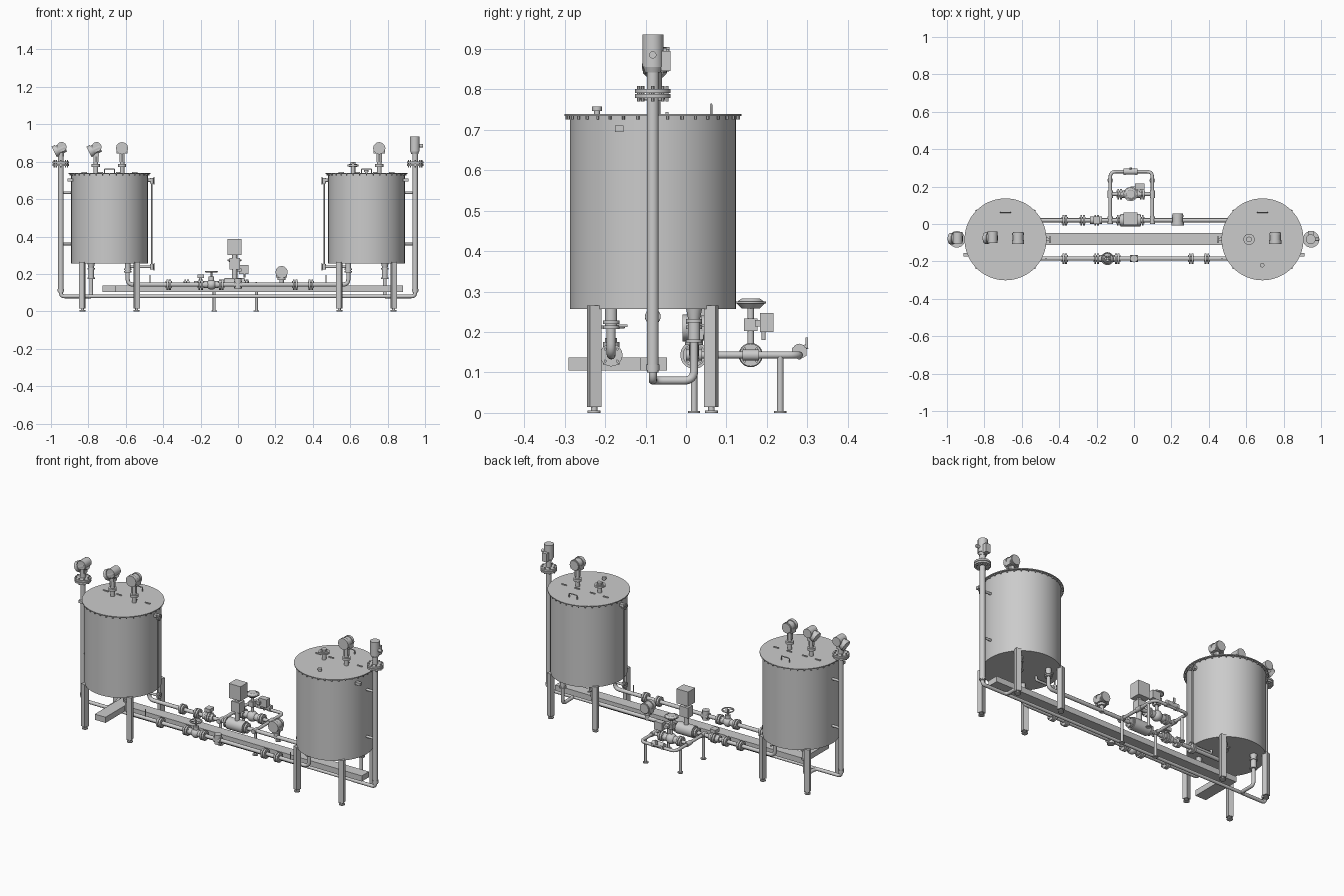
import bpy, bmesh, math
from mathutils import Vector as V, Matrix

if "Cube" in bpy.data.objects:
    bpy.data.objects.remove(bpy.data.objects["Cube"])

YC, YB, YF, ZP = -0.082, 0.02, -0.185, 0.143   # tank axis, back line, front line, line height


def add_mesh(name, bm):
    me = bpy.data.meshes.new(name)
    bm.to_mesh(me)
    bm.free()
    ob = bpy.data.objects.new(name, me)
    bpy.context.collection.objects.link(ob)
    return ob


def cyl(name, a, b, r, r2=None, n=24):
    a, b = V(a), V(b)
    d = b - a
    m = Matrix.Translation((a + b) / 2) @ d.to_track_quat('Z', 'Y').to_matrix().to_4x4()
    bm = bmesh.new()
    bmesh.ops.create_cone(bm, cap_ends=True, segments=n, radius1=r,
                          radius2=r if r2 is None else r2, depth=d.length, matrix=m)
    return add_mesh(name, bm)


def box(name, c, s, rz=0):
    bm = bmesh.new()
    m = Matrix.Translation(c) @ Matrix.Rotation(rz, 4, 'Z') @ Matrix.Diagonal((*s, 1))
    bmesh.ops.create_cube(bm, size=1, matrix=m)
    return add_mesh(name, bm)


def ball(name, c, r):
    bm = bmesh.new()
    bmesh.ops.create_uvsphere(bm, u_segments=20, v_segments=12, radius=r, matrix=Matrix.Translation(c))
    return add_mesh(name, bm)


def pipe(name, pts, r, bend=0.025, cyclic=False):
    """Round pipe through points, with rounded elbows."""
    pts = [V(p) for p in pts]
    out = list(pts) if cyclic else [pts[0]]
    if not cyclic:
        for p, q, s in zip(pts, pts[1:], pts[2:]):
            b = min(bend, (p - q).length * .49, (s - q).length * .49)
            u, w = q + (p - q).normalized() * b, q + (s - q).normalized() * b
            for i in range(7):
                t = i / 6
                out.append(u * (1 - t) ** 2 + q * 2 * t * (1 - t) + w * t * t)
        out.append(pts[-1])
    cu = bpy.data.curves.new(name, 'CURVE')
    cu.dimensions, cu.bevel_depth, cu.bevel_resolution, cu.use_fill_caps = '3D', r, 4, True
    sp = cu.splines.new('POLY')
    sp.points.add(len(out) - 1)
    for k, p in zip(sp.points, out):
        k.co = (*p, 1)
    sp.use_cyclic_u = cyclic
    ob = bpy.data.objects.new(name, cu)
    bpy.context.collection.objects.link(ob)


def wheel(name, c, r, axis):
    c, ax = V(c), V(axis)
    u = ax.orthogonal().normalized()
    w = ax.cross(u)
    ring = [c + (u * math.cos(t * math.pi / 12) + w * math.sin(t * math.pi / 12)) * r for t in range(24)]
    pipe(name + "_rim", ring, 0.0035, cyclic=True)
    for d in (u, w):
        cyl(name + "_spoke", c - d * r, c + d * r, 0.0025, n=8)


def flanges(x, y, gap=0.014, r=0.028):
    """Pair of bolted flanges on a pipe running along x."""
    for s in (-1, 1):
        cx = x + s * gap / 2
        cyl("pipe_flange", (cx - .005, y, ZP), (cx + .005, y, ZP), r)
    for k in range(4):
        a = math.pi / 4 + k * math.pi / 2
        dy, dz = .021 * math.cos(a), .021 * math.sin(a)
        cyl("flange_bolt", (x - gap / 2 - .01, y + dy, ZP + dz), (x + gap / 2 + .01, y + dy, ZP + dz), .004, n=6)


def neck(x, y, z0, z1):
    cyl("instrument_nozzle", (x, y, z0), (x, y, z1), .012)
    cyl("nozzle_flange", (x, y, z0 + .035), (x, y, z0 + .05), .022)
    cyl("nozzle_collar", (x, y, z0 + .062), (x, y, z1), .016, n=6)


def round_head(x, y, z):
    """Drum-shaped transmitter with its display facing the front."""
    cyl("transmitter_drum", (x, y - .026, z), (x, y + .03, z), .028)
    cyl("transmitter_cover", (x, y - .034, z), (x, y - .014, z), .033, n=12)
    box("transmitter_base", (x, y, z - .016), (.06, .036, .026))
    cyl("transmitter_back", (x, y + .012, z), (x, y + .024, z), .031)


def tilted_head(x, y, z):
    """Level transmitter with a tilted drum and side cap."""
    cyl("level_head_drum", (x - .035, y, z - .012), (x + .022, y, z + .014), .027)
    cyl("level_head_cap", (x - .036, y, z - .013), (x - .018, y, z - .004), .031, n=12)
    cyl("level_head_dome", (x + .004, y - .026, z + .014), (x + .004, y + .034, z + .014), .026)
    box("level_head_base", (x, y, z - .022), (.034, .03, .03))


# Tanks with lids, legs, sight tubes and outer standpipes; s = -1 left, 1 right
for s in (-1, 1):
    X = .687 * s
    cyl("tank_body", (X, YC, .257), (X, YC, .736), .205, n=72)
    cyl("tank_lid", (X, YC, .734), (X, YC, .739), .219, n=72)
    for k in range(36):
        a = k * math.pi / 18
        px, py = X + .212 * math.cos(a), YC + .212 * math.sin(a)
        cyl("lid_bolt", (px, py, .725), (px, py, .735), .0035, n=6)
    for dx in (-.145, .145):
        for dy in (-.145, .145):
            lx, ly = X + dx, YC + dy
            box("tank_leg", (lx, ly, .14), (.029, .029, .25), .28 * (1 if dx * dy < 0 else -1))
            cyl("leg_stud", (lx, ly, .004), (lx, ly, .02), .008, n=12)
            cyl("leg_foot", (lx, ly, 0), (lx, ly, .006), .016)
    pipe("lid_handle", [(X - .026, .062, .738), (X - .026, .062, .762),
                        (X + .026, .062, .762), (X + .026, .062, .738)], .003, .006)
    for dx in (-.135, -.05, .05, .135):
        box("lid_hinge", (X + dx, -.047, .741), (.032, .007, .006))
    for dx in (-.21, .21):
        box("lid_clamp", (X + dx, -.165 if dx * s > 0 else YC, .703), (.03, .02, .016))
    # sight tube on the inner side
    gx = X - .226 * s
    cyl("sight_tube", (gx, YC, .235), (gx, YC, .705), .004, n=12)
    pipe("sight_lower_pipe", [(X - .1 * s, YC, .26), (X - .1 * s, YC, .238), (gx, YC, .238)], .007)
    cyl("sight_upper_nozzle", (X - .2 * s, YC, .698), (gx, YC, .698), .007)
    for z in (.238, .698):
        cyl("sight_valve", (gx, YC, z - .015), (gx, YC, z + .015), .009, n=12)
        wheel("sight_valve_wheel", (gx - .012 * s, YC, z), .016, (1, 0, 0))
    # outer standpipe, bracket pipes and bottom link to the tank drain
    S, D = .947 * s, .785 * s
    cyl("standpipe", (S, YC, .10), (S, YC, .785), .0145)
    cyl("standpipe_reducer", (S, YC, .105), (S, YC, .12), .017)
    pipe("standpipe_elbow", [(S, YC, .12), (S, YC, .08), (D, YC, .08), (D, YB, .08), (D, YB, .258)], .01)
    for z in (.36, .635):
        cyl("standpipe_bracket", (S, YC, z), (X + .2 * s, YC, z), .007)
    for z in (.783, .796):
        cyl("standpipe_flange", (S, YC, z - .005), (S, YC, z + .005), .044, n=32)
    for k in range(8):
        a = k * math.pi / 4
        px, py = S + .035 * math.cos(a), YC + .035 * math.sin(a)
        cyl("standpipe_bolt", (px, py, .77), (px, py, .808), .004, n=6)
    cyl("standpipe_neck", (S, YC, .80), (S, YC, .85), .015)
    # drain valve and process outlets beneath the tank
    cyl("drain_valve", (D, YB, .18), (D, YB, .225), .015)
    cyl("drain_cone", (D, YB, .225), (D, YB, .258), .013, .02)
    for z in (.178, .228):
        cyl("drain_ring", (D, YB, z - .004), (D, YB, z + .004), .02)
    for y in (YB, YF):
        cyl("outlet_nozzle", (.59 * s, y, .21), (.59 * s, y, .258), .015)
        for z in (.212, .224):
            cyl("outlet_ring", (.59 * s, y, z - .004), (.59 * s, y, z + .004), .02)
        box("outlet_lever", (.59 * s, y + .015, .215), (.01, .05, .006))
    cyl("drain_lever", (.47 * s, YF, ZP), (.47 * s, YF, .193), .003, n=8)

# Main horizontal lines and the low balance line
for y, nm in ((YB, "back_line"), (YF, "front_line")):
    pipe(nm, [(-.59, y, .25), (-.59, y, ZP), (.59, y, ZP), (.59, y, .25)], .011, .03)
cyl("balance_line", (-.947 + .05, YC, .08), (.947 - .05, YC, .08), .009)

# Cable tray with a short side arm
box("tray_beam", (.078, -.08, .121), (1.606, .066, .033))
box("tray_arm", (-.69, -.2, .121), (.07, .18, .033))

# Lid instruments
for x in (-.76, -.62, .755):
    neck(x, -.075, .737, .85)
tilted_head(-.76, -.075, .865)
tilted_head(-.947, -.078, .865)
round_head(-.62, -.072, .872)
round_head(.755, -.072, .872)
neck(.615, YC, .737, .775)
cyl("spare_nozzle_flange", (.615, YC, .775), (.615, YC, .785), .03)
cyl("vent_stem", (.685, -.22, .737), (.685, -.22, .748), .007)
cyl("vent_cap", (.685, -.22, .746), (.685, -.22, .757), .012)

# Motor drum on the right standpipe
cyl("radar_drum", (.945, YC, .855), (.945, YC, .935), .026)
cyl("radar_base", (.945, YC, .842), (.945, YC, .86), .019, .026)
cyl("radar_side_port", (.945, YC, .885), (.99, YC, .885), .009, n=12)
box("radar_side_box", (.945, -.05, .87), (.03, .024, .05))

# Flanges on the lines
for x in (-.37, -.2, -.09, .305, .39):
    flanges(x, YF)
for x in (-.37, -.275, -.2, -.08, .04):
    flanges(x, YB)

# Front line hand valve and check fittings
cyl("hand_valve_body", (-.2, YF, ZP), (-.08, YF, ZP), .018)
ball("hand_valve_bowl", (-.142, YF, ZP), .027)
cyl("hand_valve_bonnet", (-.142, YF, .15), (-.142, YF, .185), .015)
cyl("hand_valve_stem", (-.142, YF, .18), (-.142, YF, .217), .005, n=12)
wheel("hand_wheel", (-.142, YF, .212), .031, (0, 0, 1))
cyl("front_tee", (-.022, YF, ZP), (.022, YF, ZP), .018)
cyl("front_tee_cap", (0, YF, .12), (0, YF, .175), .02)

# Back line actuated valve, flow meter and pressure gauge
cyl("back_valve_body", (-.235, YB, ZP), (-.17, YB, ZP), .02)
cyl("back_valve_stem", (-.2, YB, ZP), (-.2, YB, .19), .008)
box("back_valve_actuator", (-.2, YB, .188), (.035, .04, .02))
cyl("flow_meter_body", (-.072, YB, ZP), (.034, YB, ZP), .034, n=32)
cyl("flow_meter_neck", (-.018, YB, .16), (-.018, YB, .305), .014)
box("flow_meter_junction", (-.018, .025, .255), (.055, .045, .06))
box("flow_meter_box", (-.018, .028, .345), (.076, .066, .085))
neck(.233, YB, .133, .2)
round_head(.233, .025, .21)

# Bypass loop at the back with its supports
L, R, B, M = -.127, .098, .28, .16
pipe("bypass_loop", [(L, YB, ZP), (L, B, ZP), (R, B, ZP), (R, YB, ZP)], .009, .03)
cyl("bypass_middle", (L, M, ZP), (R, M, ZP), .01)
for x in (L, R):
    for y in (YB, .233):
        cyl("support_post", (x, y, .003), (x, y, ZP), .008)
        cyl("support_foot", (x, y, 0), (x, y, .005), .015)
    for y in (YB, M):
        cyl("pipe_tee", (x, y - .02, ZP), (x, y + .02, ZP), .0135)
# small ball valve on the far side of the loop
cyl("ball_valve_body", (-.055, B, ZP + .012), (.018, B, ZP + .012), .016)
for x in (-.05, .013):
    cyl("ball_valve_nut", (x - .007, B, ZP + .008), (x + .007, B, ZP + .008), .02, n=6)
cyl("ball_valve_stem", (-.018, B, ZP + .012), (-.018, .3, .165), .006)
box("ball_valve_lever", (-.018, .299, .174), (.012, .006, .026))

# Control valve in the middle branch
flanges(-.077, M)
flanges(.043, M)
cyl("control_valve_body", (-.07, M, ZP), (.036, M, ZP), .02)
ball("control_valve_bowl", (-.018, M, ZP), .03)
cyl("control_valve_stem", (-.018, M, .15), (-.018, M, .265), .008)
box("control_valve_yoke", (-.018, M, .218), (.03, .034, .03))
cyl("diaphragm_lower", (-.018, M, .258), (-.018, M, .27), .022, .034, n=32)
cyl("diaphragm_flange", (-.018, M, .27), (-.018, M, .276), .038, n=32)
cyl("diaphragm_upper", (-.018, M, .276), (-.018, M, .283), .032, .022, n=32)
box("positioner_box", (.03, .2, .224), (.05, .033, .047))
box("positioner_arm", (.0, .185, .222), (.04, .03, .016))
cyl("positioner_gland", (.035, .192, .18), (.035, .192, .21), .005, n=12)

# Turn pipes into meshes and smooth the round parts
bpy.ops.object.select_all(action='SELECT')
bpy.context.view_layer.objects.active = [o for o in bpy.data.objects if o.type == 'CURVE'][0]
bpy.ops.object.convert(target='MESH')
bpy.ops.object.select_all(action='SELECT')
bpy.ops.object.shade_smooth_by_angle(angle=math.radians(35))
